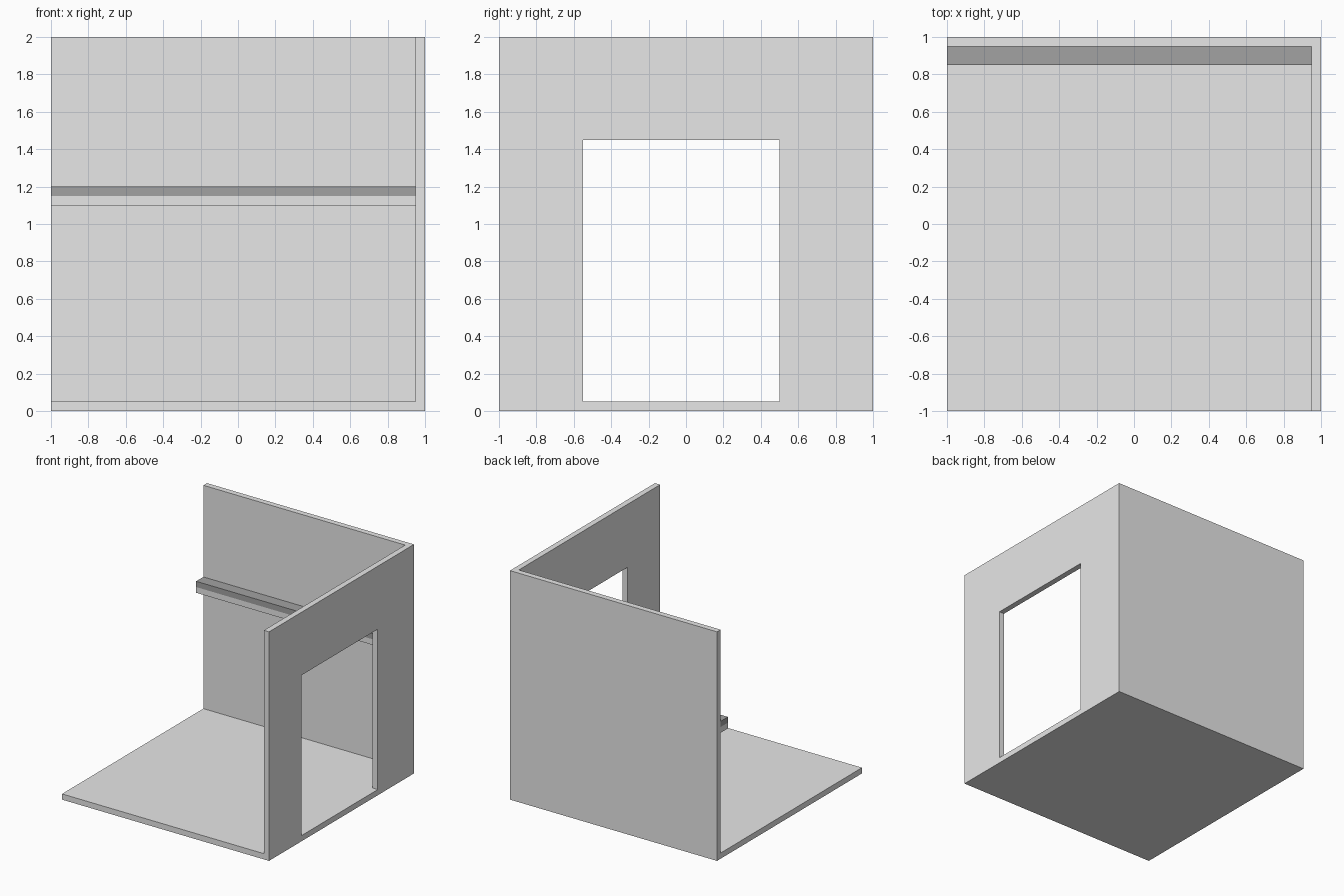
import bpy, bmesh

if "Cube" in bpy.data.objects:
    bpy.data.objects.remove(bpy.data.objects["Cube"])


def material(name, grey):
    mat = bpy.data.materials.new(name)
    mat.diffuse_color = (grey, grey, grey, 1.0)
    mat.use_nodes = True
    mat.node_tree.nodes["Principled BSDF"].inputs["Base Color"].default_value = mat.diffuse_color
    return mat


def box(name, lo, hi, *mats):
    """Axis-aligned box from its two opposite corners."""
    bm = bmesh.new()
    bmesh.ops.create_cube(bm, size=1)
    for v in bm.verts:
        v.co = [lo[i] if v.co[i] < 0 else hi[i] for i in range(3)]
    mesh = bpy.data.meshes.new(name)
    bm.to_mesh(mesh)
    bm.free()
    obj = bpy.data.objects.new(name, mesh)
    bpy.context.collection.objects.link(obj)
    for mat in mats:
        mesh.materials.append(mat)
    return obj


def cut(obj, cutter):
    """Subtract the cutter from the object and throw the cutter away."""
    cutter.hide_render = True
    mod = obj.modifiers.new("cut", 'BOOLEAN')
    mod.operation = 'DIFFERENCE'
    mod.solver = 'EXACT'
    mod.object = cutter
    bpy.context.view_layer.objects.active = obj
    bpy.ops.object.modifier_apply(modifier=mod.name)
    bpy.data.objects.remove(cutter)


light = material("light grey", 0.8)
dark = material("dark grey", 0.36)
T = 0.05  # wall and floor thickness

# Floor, back wall and right wall as one hollowed block
room = box("room_shell", (-1, -1, 0), (1, 1, 2), light)
cut(room, box("room_cutter", (-1.5, -1.5, T), (1 - T, 1 - T, 2.5)))

# Doorway through the right wall
cut(room, box("door_cutter", (0.9, -0.55, T), (1.5, 0.5, 1.45)))

# Shelf rail along the back wall, its upper half dark
shelf = box("wall_shelf", (-1, 0.85, 1.1), (1 - T, 1 - T, 1.2), light, dark)
bm = bmesh.new()
bm.from_mesh(shelf.data)
bmesh.ops.bisect_plane(bm, geom=bm.verts[:] + bm.edges[:] + bm.faces[:],
                       plane_co=(0, 0, 1.15), plane_no=(0, 0, 1))
for f in bm.faces:
    f.material_index = int(f.calc_center_median().z > 1.15)
bm.to_mesh(shelf.data)
bm.free()
